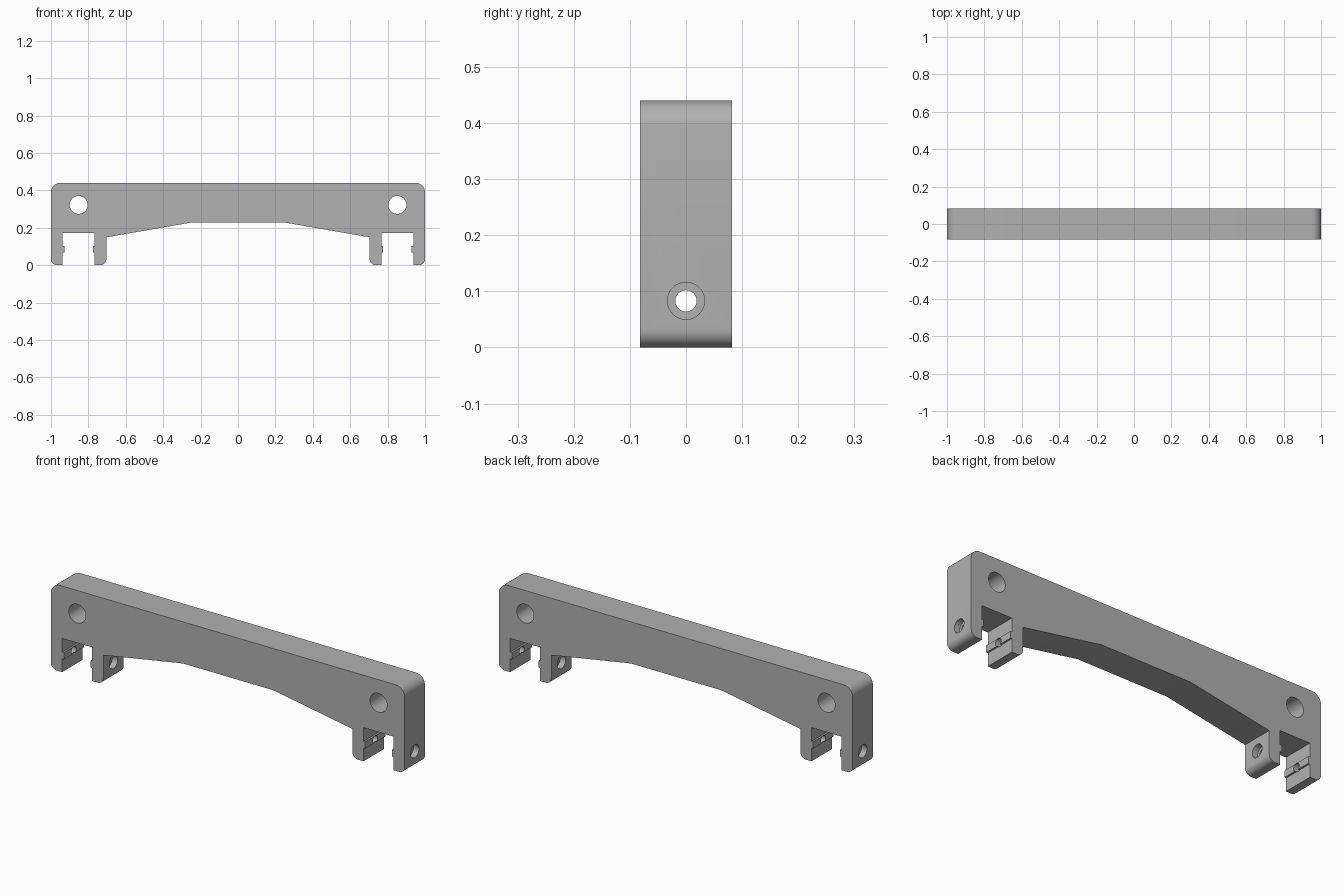
import bpy, bmesh, math
from mathutils import Vector

cube = bpy.data.objects.get("Cube")
if cube:
    bpy.data.objects.remove(cube)

DEPTH = 0.164      # bracket thickness along y
BOLT_Z = 0.083     # height of the clamp bolts
RIDGE = 0.009      # how far each grip ridge stands out
BORE = 0.03        # counterbore depth

grey = bpy.data.materials.new("plain grey")
grey.use_nodes = True
colour = (0.44, 0.44, 0.44, 1)
grey.diffuse_color = colour
grey.node_tree.nodes["Principled BSDF"].inputs["Base Color"].default_value = colour


def fillet(x, z, sx, sz, r, start_vertical, n=10):
    """Rounded corner at (x, z); sx, sz point from the corner into the part."""
    pts = []
    for i in range(n + 1):
        a = math.pi / 2 * i / n
        pts.append((x + sx * r * (1 - math.cos(a)), z + sz * r * (1 - math.sin(a))))
    return pts if start_vertical else pts[::-1]


def ridge(x, side, upward):
    """Small rectangular ridge on a slot wall, centred on the bolts."""
    lo, hi = BOLT_Z - 0.016, BOLT_Z + 0.019
    pts = [(x, lo), (x + side * RIDGE, lo), (x + side * RIDGE, hi), (x, hi)]
    return pts if upward else pts[::-1]


def cylinder(name, radius, length, centre, axis):
    bm = bmesh.new()
    bmesh.ops.create_cone(bm, cap_ends=True, segments=48, radius1=radius,
                          radius2=radius, depth=length)
    mesh = bpy.data.meshes.new(name)
    bm.to_mesh(mesh)
    bm.free()
    ob = bpy.data.objects.new(name, mesh)
    bpy.context.collection.objects.link(ob)
    ob.location = centre
    ob.rotation_euler = Vector(axis).to_track_quat('Z', 'Y').to_euler()
    ob.hide_render = True
    return ob


# Right half of the outline, from the arch centre round to the top
half = [(0.255, 0.227), (0.704, 0.149)]
half += fillet(0.704, 0, 1, 1, 0.032, True)            # inner leg
half += [(0.767, 0)] + ridge(0.767, 1, True) + [(0.767, 0.172)]
half += [(0.937, 0.172)] + ridge(0.937, -1, False) + [(0.937, 0)]
half += fillet(1, 0, -1, 1, 0.032, False)              # outer leg
half += fillet(1, 0.44, -1, -1, 0.05, True)            # top corner
outline = half + [(-x, z) for x, z in reversed(half)]

# Extruded bracket body
bm = bmesh.new()
face = bm.faces.new([bm.verts.new((x, -DEPTH / 2, z)) for x, z in outline])
new = bmesh.ops.extrude_face_region(bm, geom=[face])["geom"]
bmesh.ops.translate(bm, vec=(0, DEPTH, 0),
                    verts=[v for v in new if isinstance(v, bmesh.types.BMVert)])
bmesh.ops.recalc_face_normals(bm, faces=bm.faces)
mesh = bpy.data.meshes.new("bracket")
bm.to_mesh(mesh)
bm.free()
bracket = bpy.data.objects.new("bracket", mesh)
bpy.context.collection.objects.link(bracket)
mesh.materials.append(grey)

# Mounting holes, bolt holes and their counterbores
X, Y = (1, 0, 0), (0, 1, 0)
cutters = [cylinder("bolt_cutter", 0.019, 2.4, (0, 0, BOLT_Z), X),
           cylinder("inner_bore_cutter", 0.033, 2 * (0.704 + BORE), (0, 0, BOLT_Z), X)]
for s in (-1, 1):
    cutters.append(cylinder("mount_cutter", 0.048, 0.5, (s * 0.852, 0, 0.322), Y))
    cutters.append(cylinder("outer_bore_cutter", 0.033, 2 * BORE, (s, 0, BOLT_Z), X))

bpy.context.view_layer.objects.active = bracket
for cutter in cutters:
    mod = bracket.modifiers.new(cutter.name, 'BOOLEAN')
    mod.operation = 'DIFFERENCE'
    mod.solver = 'EXACT'
    mod.object = cutter
    bpy.ops.object.modifier_apply(modifier=mod.name)
    bpy.data.objects.remove(cutter)

bpy.ops.object.select_all(action='DESELECT')
bracket.select_set(True)
bpy.ops.object.shade_smooth_by_angle(angle=math.radians(30))
